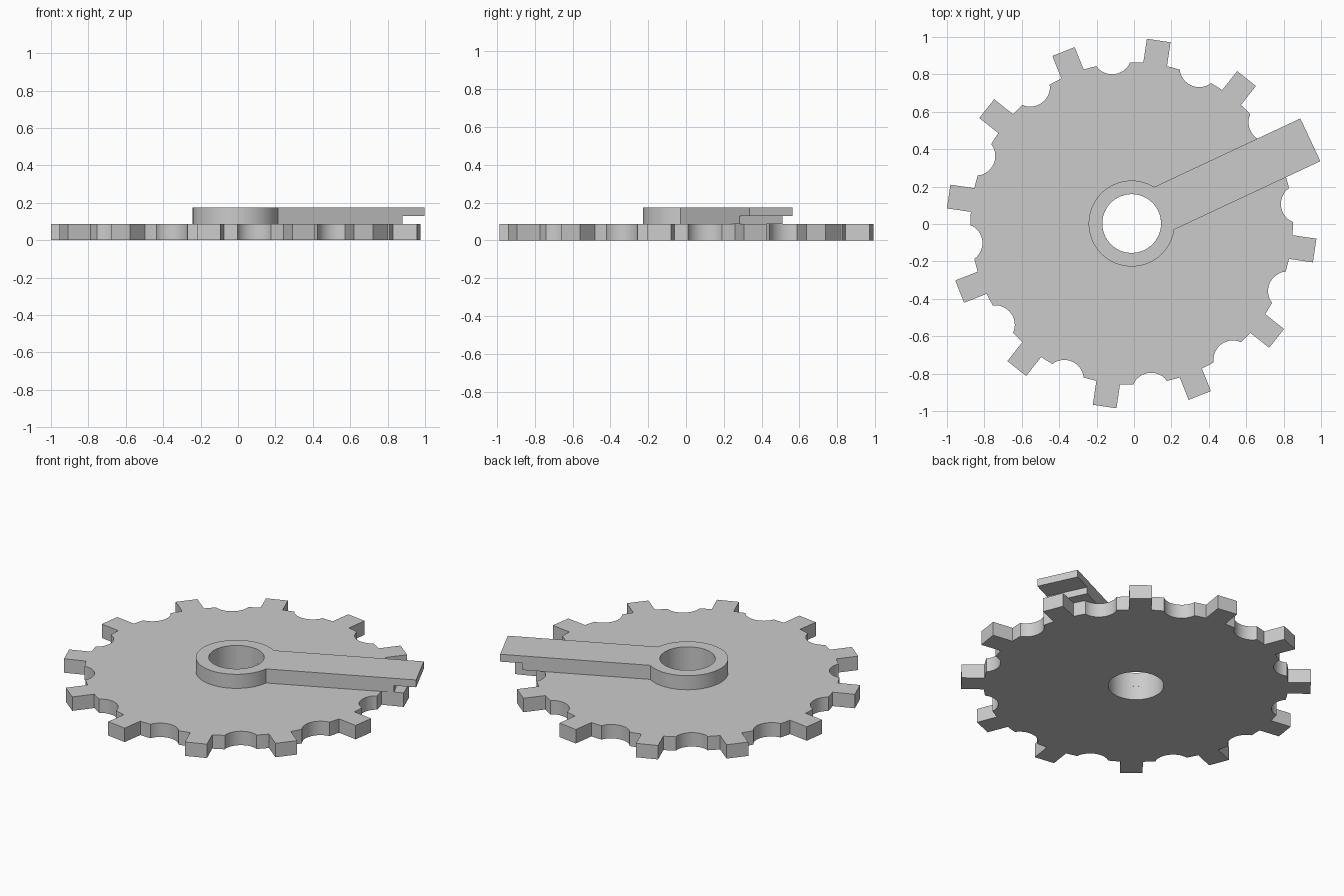
import bpy, bmesh
from math import radians, sin, cos, asin, pi
from mathutils import Vector, Matrix

cube = bpy.data.objects.get("Cube")
if cube:
    bpy.data.objects.remove(cube)

CENTRE = Vector((-0.0125, 0.0025, 0))
BORE, HUB = 0.157, 0.23
DISC_TOP, ARM_TOP = 0.087, 0.175
TEETH, TOOTH_ANGLE = 12, radians(21.6)
ARM_ANGLE, ARM_HALF, ARM_END = radians(25.1), 0.126, 1.055

grey = bpy.data.materials.new("plain_grey")
grey.use_nodes = True
grey.diffuse_color = (0.6, 0.6, 0.6, 1)
grey.node_tree.nodes["Principled BSDF"].inputs["Base Color"].default_value = (0.6, 0.6, 0.6, 1)


def arc(radius, start, end, steps, offset=0.0):
    """Points along an arc whose centre lies on the local x axis."""
    angles = [start + (end - start) * i / steps for i in range(steps + 1)]
    return [Vector((offset + radius * cos(a), radius * sin(a), 0)) for a in angles]


def bored_plate(name, outline, bottom, top, turn):
    """Extrude an outline with the round centre bore left open."""
    bm = bmesh.new()
    for loop in (outline, arc(BORE, 0, 2 * pi, 64)[:-1]):
        verts = [bm.verts.new((p.x, p.y, bottom)) for p in loop]
        for a, b in zip(verts, verts[1:] + verts[:1]):
            bm.edges.new((a, b))
    bmesh.ops.triangle_fill(bm, edges=bm.edges[:], use_beauty=True)
    raised = bmesh.ops.extrude_face_region(bm, geom=bm.faces[:])["geom"]
    moved = [v for v in raised if isinstance(v, bmesh.types.BMVert)]
    bmesh.ops.translate(bm, verts=moved, vec=(0, 0, top - bottom))
    bmesh.ops.recalc_face_normals(bm, faces=bm.faces[:])
    mesh = bpy.data.meshes.new(name)
    bm.to_mesh(mesh)
    bm.free()
    mesh.materials.append(grey)
    obj = bpy.data.objects.new(name, mesh)
    bpy.context.collection.objects.link(obj)
    obj.matrix_world = Matrix.Translation(CENTRE) @ Matrix.Rotation(turn, 4, "Z")
    return obj


def smooth(obj):
    bpy.ops.object.select_all(action="DESELECT")
    obj.select_set(True)
    bpy.context.view_layer.objects.active = obj
    bpy.ops.object.shade_smooth_by_angle(angle=radians(20))


# Toothed disc: one square tooth and one round scallop, repeated
ROOT, TIP, TOOTH_HALF = 0.862, 0.989, 0.064
base = asin(TOOTH_HALF / ROOT)
step = 2 * pi / TEETH
lip = radians(6)
scallop_r, scallop_x = 0.105, 0.909
bite = pi - asin(ROOT * sin(lip) / scallop_r)
tooth = [Vector((TIP, -TOOTH_HALF, 0)), Vector((TIP, TOOTH_HALF, 0))]
flank = arc(ROOT, base, step / 2 - lip, 3)
scallop = [Matrix.Rotation(step / 2, 3, "Z") @ p
           for p in arc(scallop_r, 2 * pi - bite, bite, 16, scallop_x)]
far_flank = arc(ROOT, step / 2 + lip, step - base, 3)
unit = tooth + flank + scallop[1:-1] + far_flank
outline = [Matrix.Rotation(step * i, 3, "Z") @ p for i in range(TEETH) for p in unit]
disc = bored_plate("toothed_disc", outline, 0, DISC_TOP, TOOTH_ANGLE)

# Hub ring and straight arm in one piece
join = asin(ARM_HALF / HUB)
outline = arc(HUB, join, 2 * pi - join, 56)
outline += [Vector((ARM_END, -ARM_HALF, 0)), Vector((ARM_END, ARM_HALF, 0))]
arm = bored_plate("hub_and_arm", outline, DISC_TOP, ARM_TOP, ARM_ANGLE)

# Notch under the arm tip
NOTCH_START, NOTCH_TOP = 0.927, 0.129
bpy.ops.mesh.primitive_cube_add(size=1)
cutter = bpy.context.object
cutter.name = "notch_cutter"
cutter.hide_render = True
cutter.matrix_world = (arm.matrix_world
                       @ Matrix.Translation((NOTCH_START + 0.25, 0, NOTCH_TOP - 0.25))
                       @ Matrix.Scale(0.5, 4))
cut = arm.modifiers.new("notch", "BOOLEAN")
cut.operation = "DIFFERENCE"
cut.solver = "EXACT"
cut.object = cutter
bpy.context.view_layer.objects.active = arm
bpy.ops.object.modifier_apply(modifier=cut.name)
bpy.data.objects.remove(cutter)

for part in (disc, arm):
    smooth(part)
